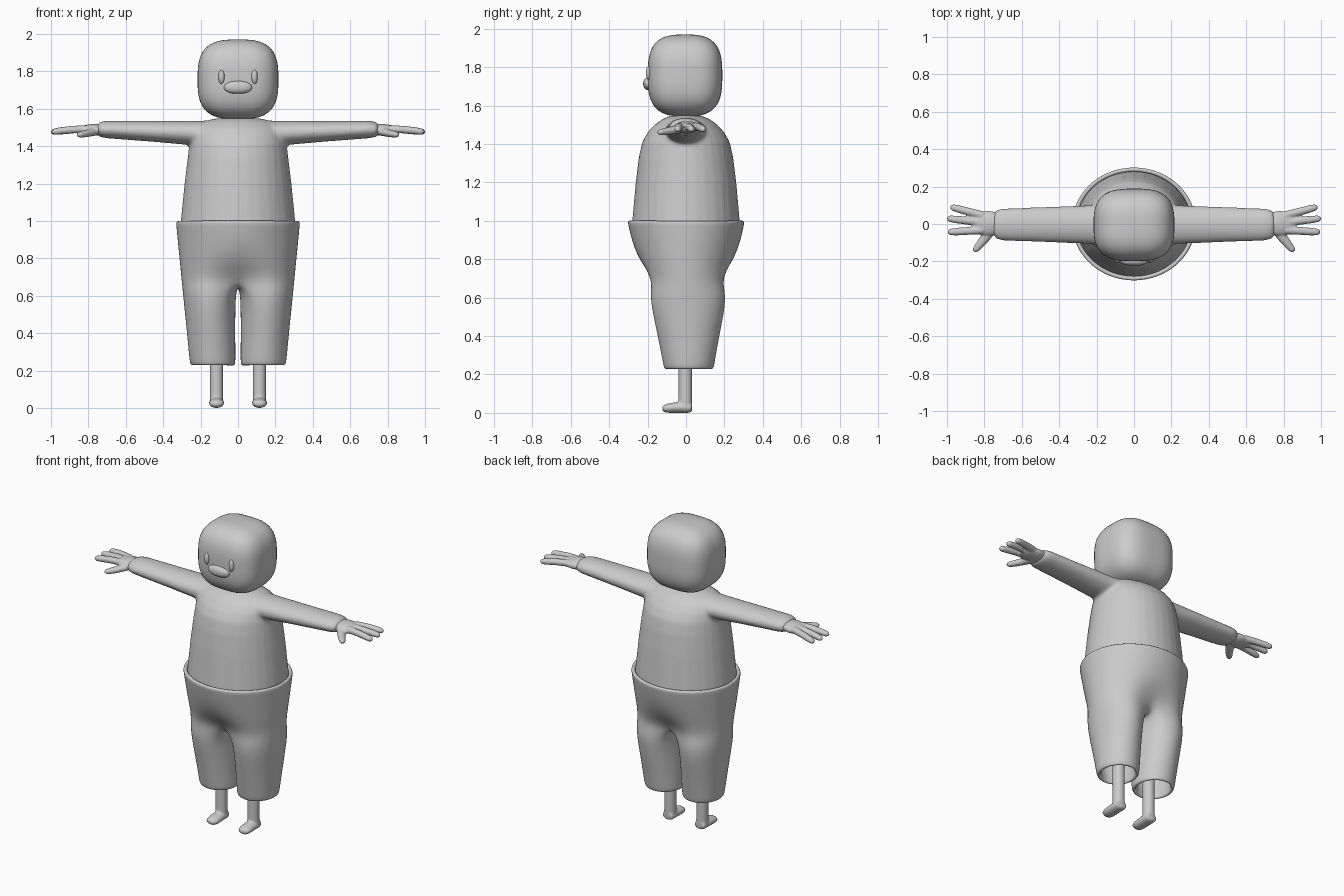
import bpy, bmesh
from math import sin, cos, pi, radians
from mathutils import Vector

if "Cube" in bpy.data.objects:
    bpy.data.objects.remove(bpy.data.objects["Cube"])


def finish(name, bm, mods=()):
    """Turn a bmesh into a smooth object with a list of (type, settings) modifiers."""
    me = bpy.data.meshes.new(name)
    bm.to_mesh(me)
    bm.free()
    me.polygons.foreach_set("use_smooth", [True] * len(me.polygons))
    ob = bpy.data.objects.new(name, me)
    bpy.context.collection.objects.link(ob)
    for kind, settings in mods:
        m = ob.modifiers.new(kind.title(), kind)
        for k, v in settings.items():
            setattr(m, k, v)
    return ob


def blend(voxel, repeats):
    """Fuse overlapping tubes into one soft skin."""
    return [("REMESH", dict(mode='VOXEL', voxel_size=voxel, use_smooth_shade=True)),
            ("SMOOTH", dict(factor=0.5, iterations=repeats))]


def loft(bm, rings, n=32):
    """Capped tube through rings given as (centre, u axis, v axis)."""
    loops = [[bm.verts.new(c + u * cos(2 * pi * i / n) + v * sin(2 * pi * i / n))
              for i in range(n)] for c, u, v in rings]
    faces = [bm.faces.new((a[i], a[(i + 1) % n], b[(i + 1) % n], b[i]))
             for a, b in zip(loops, loops[1:]) for i in range(n)]
    faces += [bm.faces.new(loops[0]), bm.faces.new(loops[-1])]
    bmesh.ops.recalc_face_normals(bm, faces=faces)


def upright(bm, rows):
    """Vertical tube, rows of (x, y, z, x radius, y radius)."""
    loft(bm, [(Vector(r[:3]), Vector((r[3], 0, 0)), Vector((0, r[4], 0))) for r in rows])


def limb(bm, rows):
    """Roughly horizontal tube, rows of (x, y, z, width radius, height radius)."""
    rings = []
    for i, r in enumerate(rows):
        d = Vector(rows[min(i + 1, len(rows) - 1)][:3]) - Vector(rows[max(i - 1, 0)][:3])
        side = Vector((-d.y, d.x, 0)).normalized()
        up = d.cross(side).normalized()
        rings.append((Vector(r[:3]), side * r[3], up * r[4]))
    loft(bm, rings)


def rounded(name, centre, size, power=2, cuts=15):
    """Rounded cube or ellipsoid."""
    bm = bmesh.new()
    bmesh.ops.create_cube(bm, size=2)
    bmesh.ops.subdivide_edges(bm, edges=bm.edges[:], cuts=cuts, use_grid_fill=True)
    for v in bm.verts:
        c = Vector([sin(a * pi / 4) / cos(a * pi / 4) for a in v.co])
        c /= sum(abs(a) ** power for a in c) ** (1 / power)
        v.co = Vector([c[k] * size[k] + centre[k] for k in range(3)])
    return finish(name, bm)


# Head and face
rounded("head", (0, -0.005, 1.757), (0.216, 0.194, 0.213), 3)
rounded("nose", (0, -0.195, 1.714), (0.075, 0.028, 0.034), 2.2, 9)
for s, side in ((-1, "right"), (1, "left")):
    rounded("eye_" + side, (s * 0.088, -0.189, 1.77), (0.017, 0.02, 0.039), 2, 7)

# Shirt: body with both sleeves
bm = bmesh.new()
upright(bm, [(0, 0, z, rx, ry) for z, rx, ry in (
    (0.90, .313, .286), (1.0, .306, .28), (1.2, .286, .262), (1.33, .27, .246),
    (1.41, .26, .228), (1.46, .25, .2), (1.5, .23, .164), (1.53, .19, .122), (1.548, .12, .08))])
for s in (-1, 1):
    limb(bm, [(s * x, -0.003, z, w, h) for x, z, w, h in (
        (.05, 1.465, .12, .074), (.25, 1.47, .103, .065), (.45, 1.479, .095, .056),
        (.70, 1.489, .086, .047), (.735, 1.489, .078, .041), (.75, 1.489, .06, .032))])
finish("shirt", bm, blend(0.011, 6))

# Hands: palm, three fingers and a thumb
bm = bmesh.new()
limb(bm, [(.72, 0, 1.489, .06, .03), (.78, .003, 1.487, .067, .032),
          (.835, .006, 1.485, .06, .024), (.865, .006, 1.485, .04, .015)])
for y0, x1, y1 in ((.046, .982, .092), (.008, 1.0, .03), (-.032, .996, -.044)):
    pts = []
    for t, r in ((0, .022), (.4, .021), (.75, .02), (.93, .017), (1, .007)):
        pts.append((.81 + (x1 - .81) * t, y0 + (y1 - y0) * t, 1.491 - .017 * t * t, r, r * .95))
    limb(bm, pts)
limb(bm, [(.765, -.03, 1.478, .03, .022), (.80, -.08, 1.47, .025, .02),
          (.828, -.115, 1.464, .021, .018), (.848, -.138, 1.461, .017, .015),
          (.855, -.147, 1.46, .007, .007)])
finish("hands", bm, blend(0.005, 4) + [("MIRROR", dict(use_mirror_merge=False))])

# Legs with feet
bm = bmesh.new()
upright(bm, [(.115, -.003, z, .036, .036) for z in (.6, .3, .012)])
limb(bm, [(.115, y, z, w, h) for y, z, w, h in (
    (.03, .026, .033, .023), (.015, .028, .038, .028), (-.05, .028, .04, .028),
    (-.095, .024, .04, .024), (-.115, .022, .032, .018), (-.124, .021, .016, .008))])
finish("legs", bm, blend(0.007, 4) + [("MIRROR", dict(use_mirror_merge=False))])

# Trousers: half shell, open at waist and ankles, mirrored
N, M = 12, 5
bm = bmesh.new()
rows = []
# above the fork: half rings (z, x radius, front y, back y, centre pinch)
for z, rx, f, b, pinch in ((1.0, .335, -.308, .308, 0), (.975, .333, -.303, .304, 0),
                           (.87, .323, -.278, .281, 0), (.77, .313, -.253, .257, .1),
                           (.68, .304, -.223, .236, .36)):
    row = []
    for i in range(N + 1):
        t = -pi / 2 + pi * i / N
        y = (f + b) / 2 + (b - f) / 2 * sin(t) * (1 - pinch * abs(sin(t)) ** 12)
        x = 0 if i in (0, N) else rx * cos(t)
        row.append(bm.verts.new((x, y, z)))
    rows.append(row)
# fork line between the legs
front, back = rows[-1][0].co, rows[-1][N].co
fork = [bm.verts.new(back.lerp(front, (k + 1) / (M + 1)) - Vector((0, 0, .025))) for k in range(M)]
# legs: closed rings (z, inner x, outer x, front y, back y)
angles = [radians(-125 + 250 * i / N) for i in range(N + 1)]
angles += [radians(125 + 110 * (k + 1) / (M + 1)) for k in range(M)]
legs = [rows[-1] + fork]
for z, x0, x1, f, b in ((.60, .012, .296, -.195, .218), (.42, .013, .277, -.154, .18),
                        (.26, .012, .262, -.122, .151), (.226, .013, .257, -.116, .146)):
    legs.append([bm.verts.new(((x0 + x1) / 2 + (x1 - x0) / 2 * cos(a),
                               (f + b) / 2 + (b - f) / 2 * sin(a), z)) for a in angles])
for up, lo in zip(rows, rows[1:]):
    for i in range(N):
        bm.faces.new((lo[i], lo[i + 1], up[i + 1], up[i]))
for up, lo in zip(legs, legs[1:]):
    for i in range(N + M + 1):
        j = (i + 1) % (N + M + 1)
        bm.faces.new((lo[i], lo[j], up[j], up[i]))
finish("trousers", bm, [("MIRROR", dict(use_clip=True, merge_threshold=0.002)),
                        ("SOLIDIFY", dict(thickness=0.024, offset=-1)),
                        ("SUBSURF", dict(levels=2, render_levels=2))])
